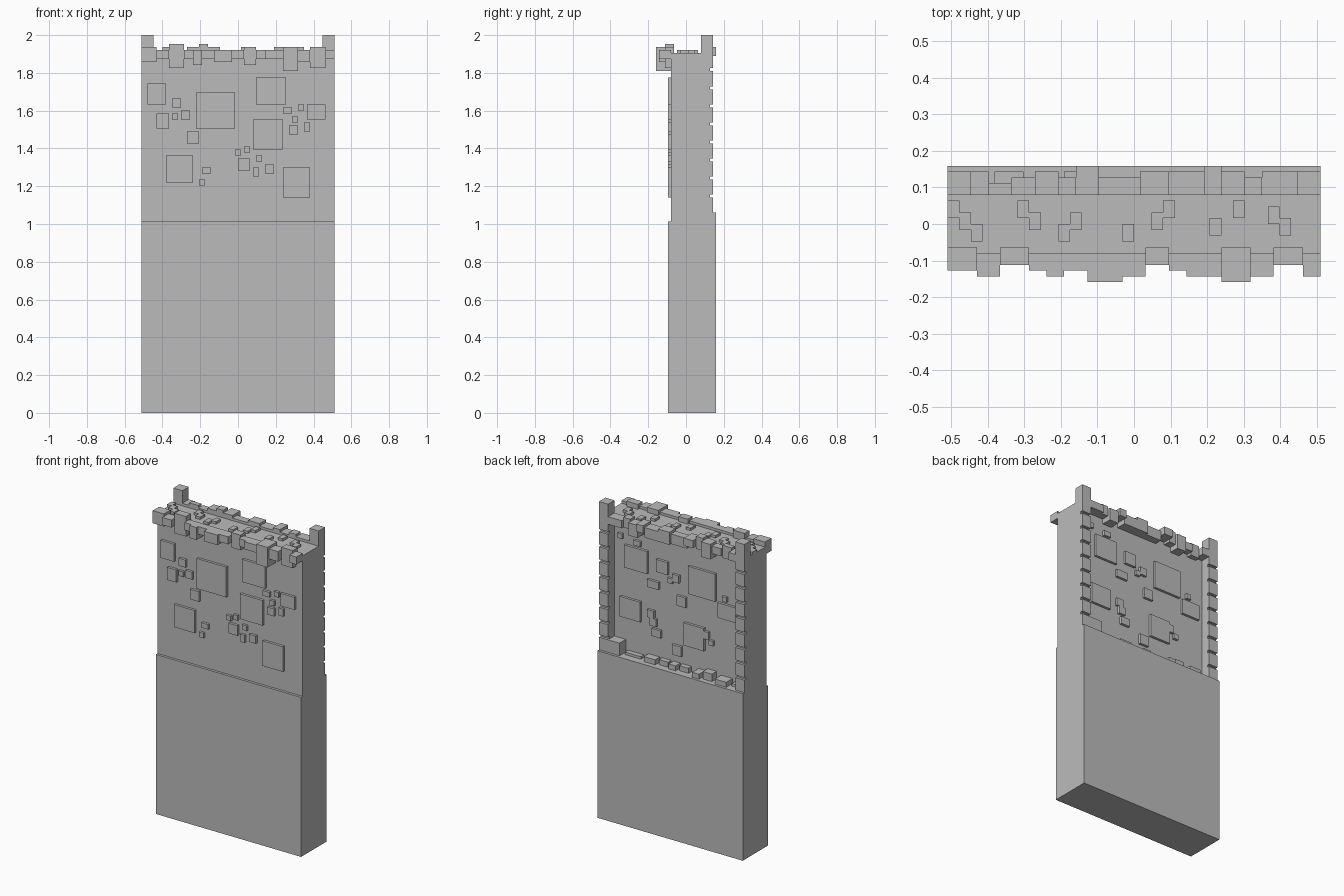
import bpy
import bmesh

# Remove the default cube
default_cube = bpy.data.objects.get("Cube")
if default_cube:
    bpy.data.objects.remove(default_cube, do_unlink=True)

# Everything sits on a coarse block grid, 64 cells wide
WIDTH = 64
UNIT = 2 / 125.5
HALF = WIDTH / 2

# Grid levels shared by several parts
WALL = 5            # half thickness of the upper wall
BASE_FRONT = 64     # top of the base at the front
BASE_BACK = 67      # top of the base at the back
ROOF = 120          # top of the upper wall
POST_TOP = 126      # top of the corner posts

# Single stone colour
stone = bpy.data.materials.new("stone_grey")
stone.use_nodes = True
colour = (0.5, 0.5, 0.5, 1)
stone.diffuse_color = colour
stone.node_tree.nodes["Principled BSDF"].inputs["Base Color"].default_value = colour


def height(level):
    """Convert a grid level to a height, keeping the base on the floor."""
    return max(level - 0.5, 0) * UNIT


def add_box(bm, x_range, y_range, z_range):
    """Add one box to the mesh, given its grid ranges."""
    corners = [bm.verts.new(((x - HALF) * UNIT, y * UNIT, height(z)))
               for z in z_range for y in y_range for x in x_range]
    a, b, c, d, e, f, g, h = corners
    for loop in ((a, c, d, b), (e, f, h, g), (a, b, f, e),
                 (c, g, h, d), (a, e, g, c), (b, d, h, f)):
        bm.faces.new(loop)


def build(name, boxes):
    """Make one named object from a list of box ranges."""
    bm = bmesh.new()
    for box in boxes:
        add_box(bm, *box)
    bmesh.ops.recalc_face_normals(bm, faces=bm.faces)
    mesh = bpy.data.meshes.new(name)
    bm.to_mesh(mesh)
    bm.free()
    mesh.materials.append(stone)
    part = bpy.data.objects.new(name, mesh)
    bpy.context.collection.objects.link(part)
    return part


def plates(name, layout, side):
    """Thin raised stones on a wall; layout holds x, z, width, height."""
    y_range = sorted((side * WALL, side * (WALL + 1)))
    build(name, [((x, x + w), y_range, (z, z + h)) for x, z, w, h in layout])


def trim(name, layout, side):
    """Row of battlement stones; layout holds x, width, depth, bottom, top."""
    boxes = []
    for x, w, depth, bottom, top in layout:
        inner = WALL - 1 if side < 0 and top > ROOF + 1 else WALL
        y_range = sorted((side * inner, side * depth))
        boxes.append(((x, x + w), y_range, (bottom, top)))
    build(name, boxes)


# Solid lower half with a raised lip along the back
build("base_block", [((0, WIDTH), (-6, 10), (0, BASE_FRONT))])
build("back_lip", [((0, WIDTH), (WALL, 10), (BASE_FRONT, BASE_BACK))])

# Upper wall
build("upper_wall", [((0, WIDTH), (-WALL, WALL), (BASE_FRONT, ROOF))])

# Corner columns on the back: a core, stacked cubes and a tall post on top
for side_name, left in (("right", 0), ("left", WIDTH - 4)):
    x_range = (left, left + 4)
    build(side_name + "_column_core", [(x_range, (WALL, 8), (BASE_BACK, ROOF))])
    build(side_name + "_column_cubes",
          [(x_range, (WALL, 9), (z, z + 5)) for z in range(BASE_BACK, ROOF, 6)])
    build(side_name + "_corner_post", [(x_range, (WALL, 9), (ROOF, POST_TOP))])

# Raised stones on the front wall
front_large = [
    (2, 103, 6, 7), (18, 95, 13, 12), (38, 103, 10, 9), (55, 98, 6, 5),
    (37, 88, 10, 10), (8, 77, 9, 9), (47, 72, 9, 10), (5, 95, 4, 5),
    (15, 90, 4, 4), (32, 81, 4, 4),
]
front_small = [
    (10, 102, 3, 3), (10, 98, 2, 2), (13, 98, 3, 3), (47, 100, 3, 2),
    (52, 101, 2, 2), (50, 97, 2, 2), (49, 93, 3, 3), (54, 94, 2, 3),
    (31, 86, 2, 2), (34, 87, 2, 2), (38, 84, 2, 2), (37, 79, 2, 3),
    (41, 80, 3, 3), (20, 80, 3, 2), (19, 76, 2, 2),
]
plates("front_large_stones", front_large, -1)
plates("front_small_stones", front_small, -1)

# Raised stones on the back wall
back_large = [
    (45, 101, 10, 9), (36, 103, 5, 5), (15, 98, 12, 11), (6, 92, 8, 6),
    (48, 81, 9, 8), (20, 77, 9, 9), (28, 92, 4, 4), (30, 72, 4, 4),
]
back_small = [
    (40, 96, 3, 3), (42, 84, 3, 3), (41, 81, 3, 3), (39, 77, 4, 3),
    (31, 101, 3, 3), (34, 100, 2, 2), (43, 96, 2, 3), (18, 82, 2, 3),
    (16, 80, 2, 2), (48, 111, 3, 2), (56, 112, 2, 2), (10, 99, 2, 2),
]
plates("back_large_stones", back_large, 1)
plates("back_small_stones", back_small, 1)

# Overhanging stones along the top front edge
front_trim = [
    (0, 5, 8, 117, 122), (5, 4, 9, 118, 121), (9, 5, 7, 115, 123),
    (14, 3, 8, 118, 121), (17, 3, 9, 116, 121), (20, 4, 8, 118, 121),
    (24, 6, 10, 117, 121), (30, 4, 9, 118, 121), (34, 4, 7, 116, 122),
    (38, 3, 8, 118, 121), (41, 6, 9, 118, 121), (47, 5, 10, 114, 122),
    (52, 4, 9, 117, 121), (56, 5, 7, 115, 122), (61, 3, 9, 118, 121),
]
trim("front_top_trim", front_trim, -1)

# Overhanging stones along the top back edge
back_trim = [
    (4, 3, 9, 118, 121), (7, 4, 7, 117, 122), (11, 4, 8, 118, 121),
    (15, 4, 9, 116, 122), (19, 3, 8, 118, 123), (22, 4, 10, 119, 122),
    (26, 7, 8, 117, 121), (33, 5, 9, 117, 122), (38, 6, 9, 117, 121),
    (44, 3, 10, 119, 122), (47, 4, 9, 116, 121), (51, 3, 8, 118, 122),
    (54, 6, 9, 118, 121),
]
trim("back_top_trim", back_trim, 1)

# Loose stones on the roof, each given by its x and y corner
roof_spots = [
    (0, 1), (2, -1), (4, -3), (12, 1), (14, -1), (19, -3), (21, -1),
    (30, -3), (35, -1), (37, 1), (45, -2), (49, 1), (55, 0), (57, -2),
]
build("roof_stones", [((x, x + 2), (y, y + 3), (ROOF, ROOF + 1))
                      for x, y in roof_spots])

# Rubble lying on the back ledge: x, width, depth, height
rubble = [
    (55, 5, 9, 5), (47, 7, 7, 1), (40, 5, 8, 2), (35, 4, 7, 2),
    (31, 3, 8, 2), (26, 4, 7, 2), (20, 3, 9, 2), (15, 4, 8, 3),
    (8, 5, 9, 2), (4, 3, 7, 1),
]
build("ledge_rubble", [((x, x + w), (WALL, depth), (BASE_BACK, BASE_BACK + h))
                       for x, w, depth, h in rubble])
